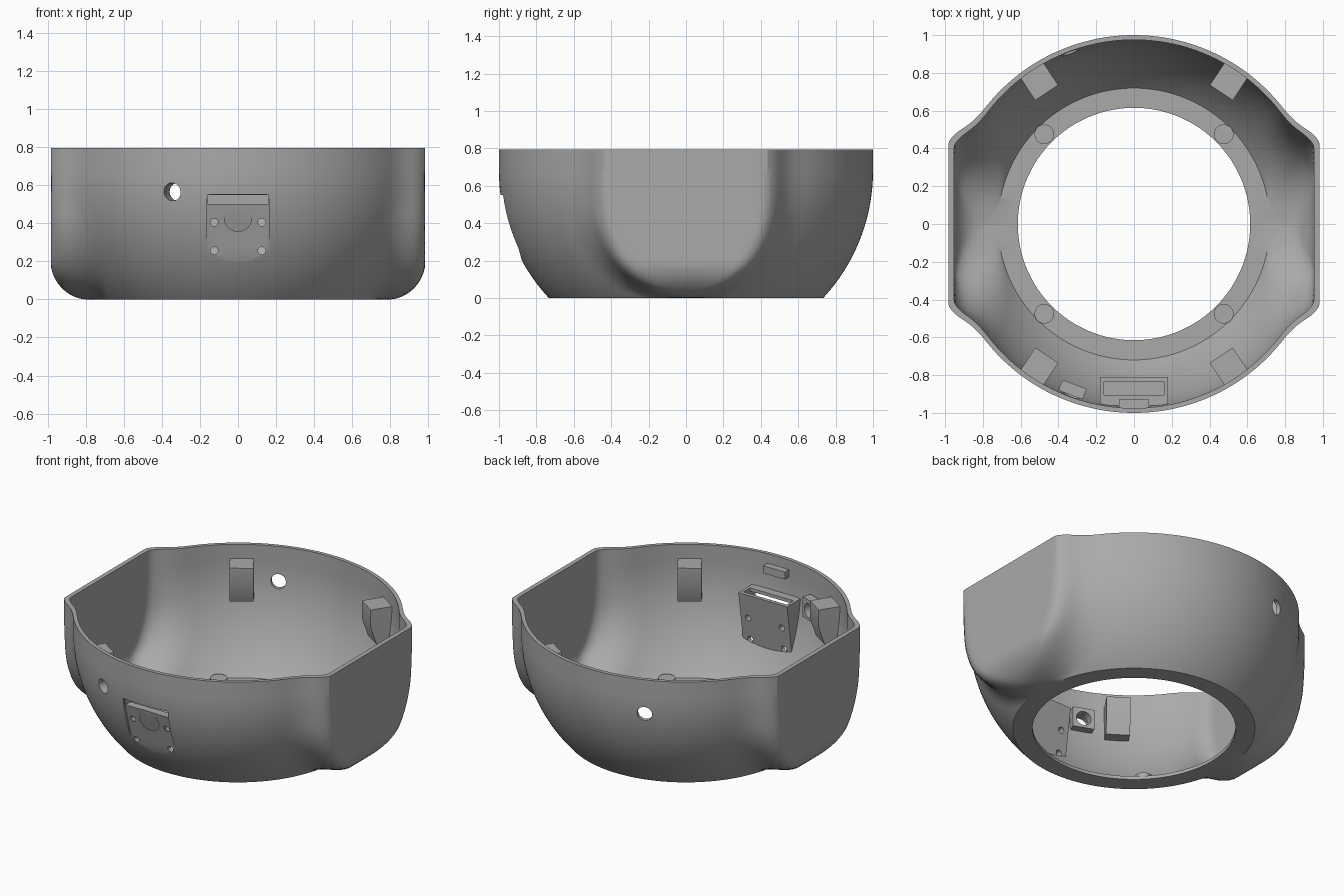
import bpy, bmesh, math
from mathutils import Vector, Matrix

if "Cube" in bpy.data.objects:
    bpy.data.objects.remove(bpy.data.objects["Cube"], do_unlink=True)

grey = bpy.data.materials.new("plain_grey")
grey.use_nodes = True
grey.diffuse_color = (0.4, 0.4, 0.4, 1)
grey.node_tree.nodes["Principled BSDF"].inputs["Base Color"].default_value = (0.4, 0.4, 0.4, 1)

HEIGHT, FLOOR, OPENING = 0.795, 0.022, 0.615
CENTRE_Z, POD_Z, POD_R = 0.68, 0.47, 0.47


def finish(name, bm):
    bmesh.ops.recalc_face_normals(bm, faces=bm.faces)
    mesh = bpy.data.meshes.new(name)
    bm.to_mesh(mesh)
    bm.free()
    mesh.materials.append(grey)
    obj = bpy.data.objects.new(name, mesh)
    bpy.context.collection.objects.link(obj)
    return obj


def prism(name, profile, half_width, angle, shift=0.0):
    """Profile of (radius, z) points, extruded sideways and turned about z."""
    bm = bmesh.new()
    face = bm.faces.new([bm.verts.new((r, shift - half_width, z)) for r, z in profile])
    ext = bmesh.ops.extrude_face_region(bm, geom=[face])
    moved = [v for v in ext["geom"] if isinstance(v, bmesh.types.BMVert)]
    bmesh.ops.translate(bm, verts=moved, vec=(0, 2 * half_width, 0))
    bm.transform(Matrix.Rotation(angle, 4, "Z"))
    return finish(name, bm)


def box(name, r0, r1, z0, z1, half_width, angle):
    return prism(name, [(r0, z0), (r1, z0), (r1, z1), (r0, z1)], half_width, angle)


def rod(name, start, end, radius):
    a, b = Vector(start), Vector(end)
    bm = bmesh.new()
    bmesh.ops.create_cone(bm, cap_ends=True, segments=40, radius1=radius,
                          radius2=radius, depth=(b - a).length)
    turn = (b - a).to_track_quat("Z", "Y").to_matrix().to_4x4()
    bm.transform(Matrix.Translation((a + b) / 2) @ turn)
    return finish(name, bm)


def cut(targets, cutter):
    for obj in targets:
        mod = obj.modifiers.new("cut", "BOOLEAN")
        mod.operation, mod.solver, mod.object = "DIFFERENCE", "EXACT", cutter
        bpy.context.view_layer.objects.active = obj
        bpy.ops.object.modifier_apply(modifier=mod.name)
    bpy.data.objects.remove(cutter, do_unlink=True)


def section_distance(x, y, z, t):
    """Signed distance to a level slice: round bowl blended with the side pods."""
    drop = max(0, CENTRE_Z - z)
    bowl = math.hypot(x, y) - math.sqrt((1 - t) ** 2 - drop ** 2)
    pod_drop = max(0, POD_Z - z)
    width = POD_R - t
    half_y = math.sqrt(max(0, width ** 2 - pod_drop ** 2))
    fillet = 0.2 - t
    lack = fillet - min(fillet, max(0, width - pod_drop))
    reach = 0.983 - 1.2 * t
    half_x = reach - fillet + math.sqrt(fillet ** 2 - lack ** 2)
    corner = min(0.09, half_y)
    qx, qy = x - half_x + corner, y - half_y + corner
    pod = math.hypot(max(qx, 0), max(qy, 0)) + min(max(qx, qy), 0) - corner
    blend = 0.15
    h = max(blend - abs(bowl - pod), 0) / blend
    return max(min(bowl, pod) - h * h * blend / 4, x - reach)


def section_radius(angle, z, t):
    c, s = abs(math.cos(angle)), abs(math.sin(angle))
    low, high = 0.5, 1.3
    for _ in range(18):
        mid = (low + high) / 2
        if section_distance(mid * c, mid * s, z, t) > 0:
            high = mid
        else:
            low = mid
    return low


# Shell: one closed loop of rings, up the outside, down the inside, round the floor
SIDES, STEPS, WALL = 240, 36, 0.025
angles = [2 * math.pi * i / SIDES for i in range(SIDES)]
levels = [(i / STEPS) ** 1.5 for i in range(STEPS + 1)]
rings = [[(section_radius(a, HEIGHT * f, 0), HEIGHT * f) for a in angles] for f in levels]
for f in reversed(levels):
    z = FLOOR + (HEIGHT - FLOOR) * f
    rings.append([(section_radius(a, z, WALL), z) for a in angles])
rings += [[(OPENING, FLOOR)] * SIDES, [(OPENING, 0)] * SIDES]
bm = bmesh.new()
grid = [[bm.verts.new((r * math.cos(a), r * math.sin(a), z))
         for a, (r, z) in zip(angles, ring)] for ring in rings]
for j, ring in enumerate(grid):
    above = grid[(j + 1) % len(grid)]
    for i in range(SIDES):
        k = (i + 1) % SIDES
        bm.faces.new((ring[i], ring[k], above[k], above[i]))
shell = finish("shell", bm)
parts = [shell]

FRONT = -math.pi / 2

# Window housing behind the front plate
housing = prism("window_housing", [(0.81, 0.57), (0.96, 0.57), (0.955, 0.5), (0.862, 0.22)],
                0.18, FRONT)
parts.append(housing)
front = [shell, housing]
cut(front, prism("recess_cutter", [(0.972, 0.55), (1.2, 0.55), (1.2, 0.15), (0.864, 0.15)],
                 0.165, FRONT))
cut(front, box("window_cutter", 0.84, 1.2, 0.5, 0.548, 0.16, FRONT))
cut([housing], box("slot_cutter", 0.835, 0.905, 0.49, 0.7, 0.16, FRONT))
for x in (-0.125, 0.125):
    for z in (0.255, 0.405):
        cut(front, rod("screw_cutter", (x, -1.2, z), (x, -0.6, z), 0.02))

# Small tab above the window
parts.append(box("wall_tab", 0.93, 0.985, 0.68, 0.73, 0.08, FRONT))

# Round ports front and back, the front one with a square plate inside
port_angle = math.atan2(0.93, -0.345)
plate = box("port_plate", 0.905, 0.965, 0.5, 0.635, 0.068, -port_angle)
parts.append(plate)
for sign, targets in ((-1, [shell, plate]), (1, [shell])):
    d = Vector((math.cos(port_angle), sign * math.sin(port_angle), 0))
    lift = Vector((0, 0, 0.565))
    cut(targets, rod("port_cutter", d * 0.7 + lift, d * 1.2 + lift, 0.047))

# Four mounting blocks under the rim and four screw bosses on the floor
for sx, side in ((1, "left"), (-1, "right")):
    for sy, end in ((1, "back"), (-1, "front")):
        angle = math.atan2(sy * 0.745, sx * 0.495)
        block = prism(f"mount_block_{end}_{side}",
                      [(0.835, 0.7), (0.835, 0.58), (0.875, 0.46), (0.95, 0.46), (0.98, 0.7)],
                      0.073, angle)
        x, y = sx * 0.495, sy * 0.745
        cut([block], rod("recess_cutter", (x, y, 0.68), (x, y, 0.8), 0.032))
        cut([block], rod("screw_cutter", (x, y, 0.56), (x, y, 0.8), 0.021))
        x, y = sx * 0.475, sy * 0.475
        boss = rod(f"floor_boss_{end}_{side}", (x, y, 0.01), (x, y, 0.05), 0.052)
        cut([shell, boss], rod("screw_cutter", (x, y, -0.1), (x, y, 0.2), 0.025))
        parts += [block, boss]

# Smooth shading with sharp edges kept
bpy.ops.object.select_all(action="DESELECT")
for obj in parts:
    obj.select_set(True)
bpy.context.view_layer.objects.active = shell
bpy.ops.object.shade_smooth_by_angle(angle=math.radians(30))
